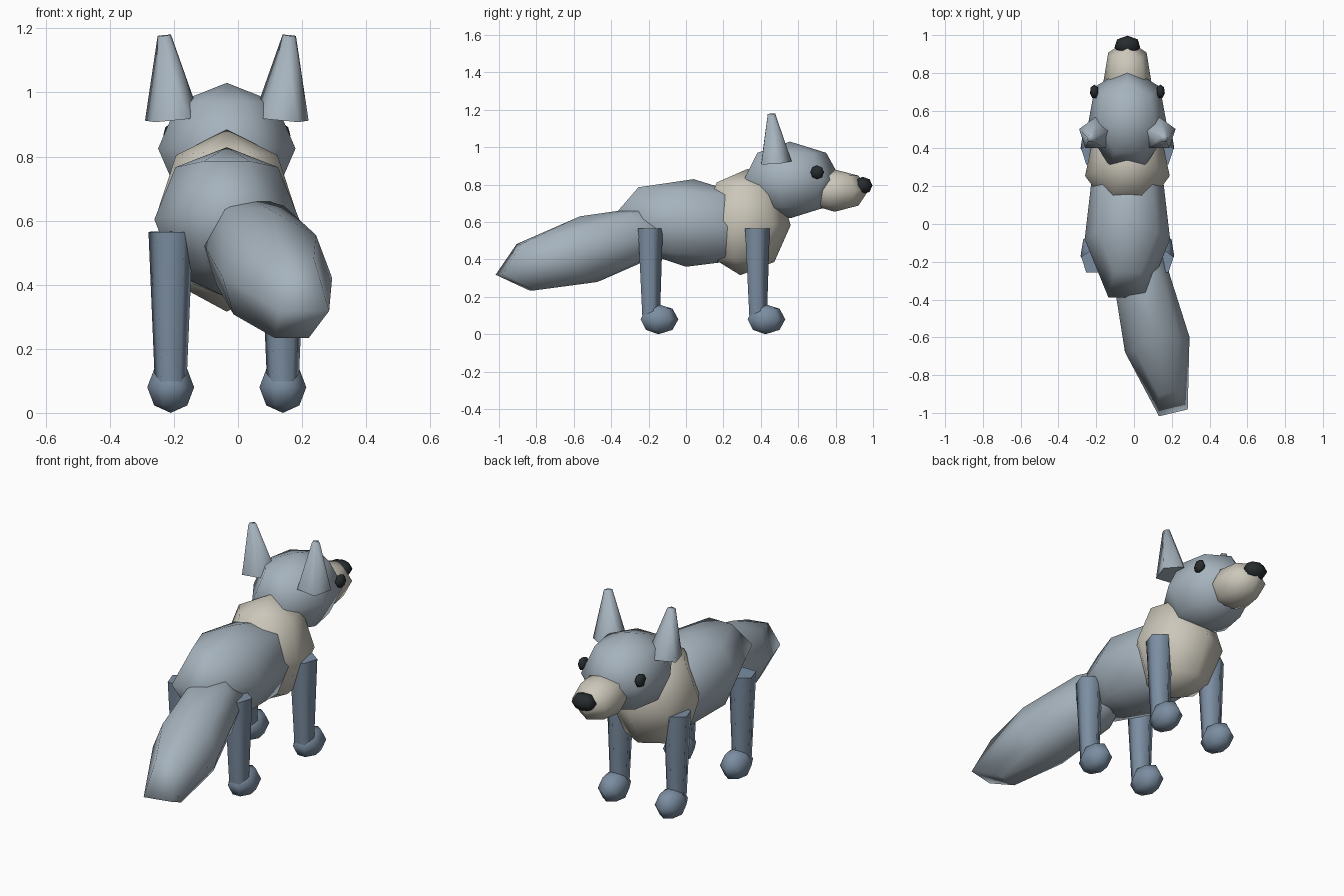
import bpy, bmesh, math
from mathutils import Matrix, Vector, Euler

cube = bpy.data.objects.get("Cube")
if cube:
    bpy.data.objects.remove(cube, do_unlink=True)

MID = -0.035  # side-to-side middle of the animal


def material(name, r, g, b):
    m = bpy.data.materials.new(name)
    m.use_nodes = True
    m.diffuse_color = (r, g, b, 1)
    node = next(n for n in m.node_tree.nodes if n.type == 'BSDF_PRINCIPLED')
    node.inputs["Base Color"].default_value = (r, g, b, 1)
    node.inputs["Roughness"].default_value = 0.8
    return m


fur = material("grey_fur", 0.38, 0.45, 0.51)
limb = material("slate_blue_fur", 0.20, 0.27, 0.36)
cream = material("cream_fur", 0.60, 0.57, 0.49)
black = material("soft_black", 0.02, 0.025, 0.027)


def finish(name, bm, mat, smooth_angle):
    bmesh.ops.recalc_face_normals(bm, faces=bm.faces[:])
    mesh = bpy.data.meshes.new(name)
    bm.to_mesh(mesh)
    bm.free()
    mesh.materials.append(mat)
    obj = bpy.data.objects.new(name, mesh)
    bpy.context.scene.collection.objects.link(obj)
    bpy.ops.object.select_all(action='DESELECT')
    obj.select_set(True)
    bpy.context.view_layer.objects.active = obj
    bpy.ops.object.shade_smooth_by_angle(angle=math.radians(smooth_angle))
    return obj


def corner_forward(bm):
    """Turn a round shape about z so that one corner points to +y."""
    v = next(v for v in bm.verts if v.co.xy.length > 0.01)
    turn = math.pi / 2 - math.atan2(v.co.y, v.co.x)
    bm.transform(Matrix.Rotation(turn, 4, 'Z'))


def ball(name, loc, radii, mat, pitch=0, yaw=0):
    """Seven-sided low-poly ellipsoid."""
    bm = bmesh.new()
    bmesh.ops.create_uvsphere(bm, u_segments=7, v_segments=4, radius=1)
    corner_forward(bm)
    turn = Euler((math.radians(pitch), 0, math.radians(yaw)))
    bm.transform(Matrix.LocRotScale(Vector(loc), turn, Vector(radii)))
    return finish(name, bm, mat, 100)


def taper(name, bottom, top, r_bottom, r_top, mat):
    """Five-sided tapered post between two points."""
    bm = bmesh.new()
    bmesh.ops.create_cone(bm, cap_ends=True, segments=5,
                          radius1=r_bottom, radius2=r_top, depth=1)
    corner_forward(bm)
    a, b = Vector(bottom), Vector(top)
    axis = b - a
    turn = Vector((0, 0, 1)).rotation_difference(axis)
    bm.transform(Matrix.LocRotScale((a + b) / 2, turn, Vector((1, 1, axis.length))))
    return finish(name, bm, mat, 80)


# Trunk, chest ruff and tail
ball("body", (MID, 0.02, 0.595), (0.232, 0.455, 0.235), fur, pitch=-5)
ball("chest_ruff", (MID, 0.31, 0.60), (0.23, 0.25, 0.285), cream, pitch=-4)
ball("tail", (0.095, -0.52, 0.455), (0.18, 0.568, 0.182), fur, pitch=15.5, yaw=13.3)

# Head
ball("head", (MID, 0.556, 0.825), (0.22, 0.274, 0.205), fur)
ball("muzzle", (MID, 0.795, 0.768), (0.13, 0.18, 0.113), cream)
ball("nose", (MID, 0.945, 0.795), (0.07, 0.052, 0.047), black)

# Paired parts
for side, s in (("left", 1), ("right", -1)):
    x = MID + s * 0.175
    ball(side + "_eye", (x, 0.70, 0.866), (0.024, 0.038, 0.037), black)
    taper(side + "_ear", (MID + s * 0.17, 0.475, 0.918),
          (MID + s * 0.195, 0.455, 1.178), 0.09, 0.022, fur)
    for place, y in (("front", 0.375), ("hind", -0.197)):
        taper(f"{side}_{place}_leg", (x, y + 0.006, 0.07), (x, y, 0.565),
              0.051, 0.073, limb)
        ball(f"{side}_{place}_paw", (x, y + 0.05, 0.08), (0.075, 0.106, 0.08), limb)
